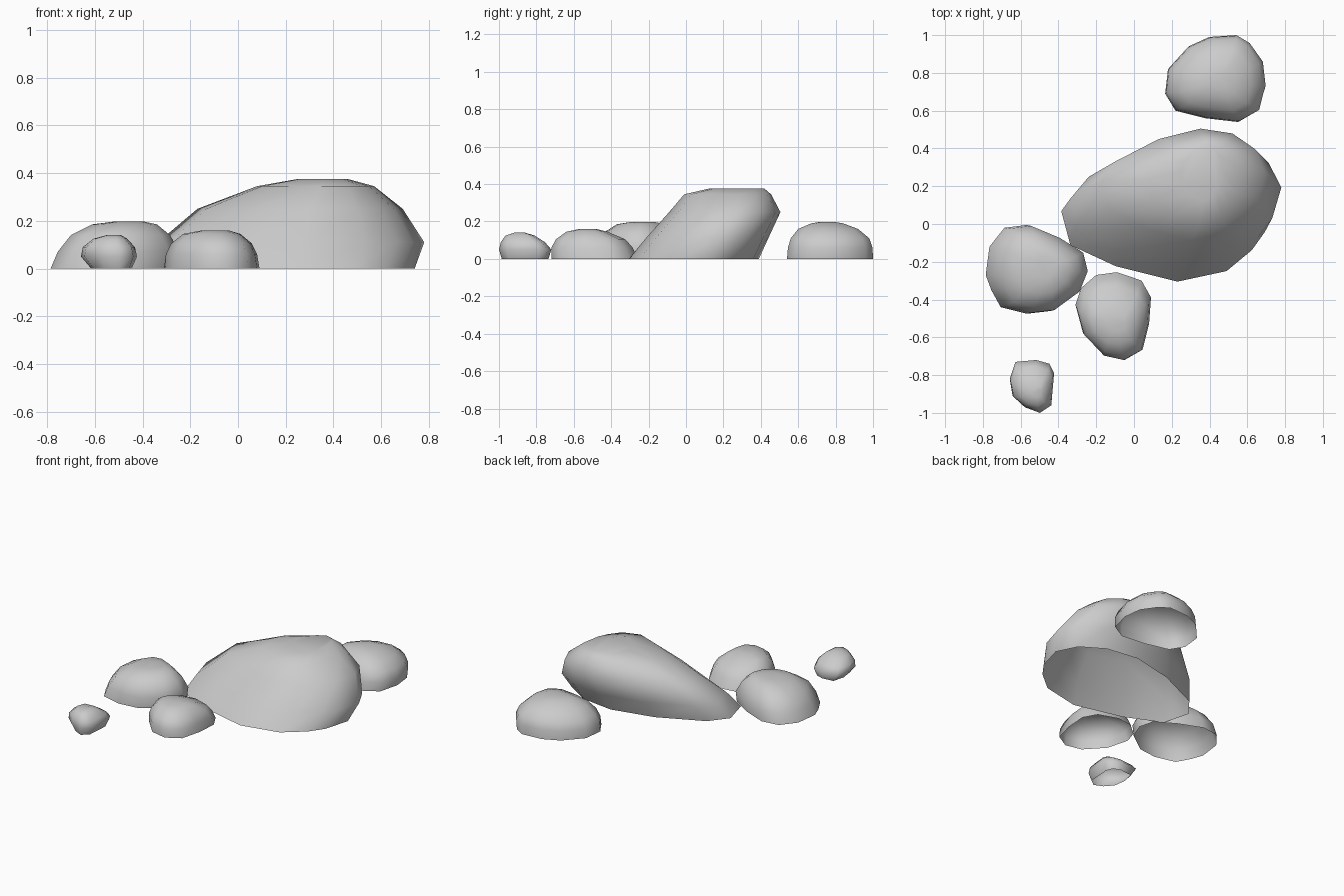
import bpy, bmesh


def rock(name, outline, rings):
    """Loft a rock: the plan outline is fitted into each ring's box (z, x0, x1, y0, y1)."""
    xs, ys = [p[0] for p in outline], [p[1] for p in outline]
    ax, bx, ay, by = min(xs), max(xs), min(ys), max(ys)
    bm = bmesh.new()
    loops = []
    for z, x0, x1, y0, y1 in rings:
        loops.append([bm.verts.new((x0 + (x - ax) / (bx - ax) * (x1 - x0),
                                    y0 + (y - ay) / (by - ay) * (y1 - y0), z))
                      for x, y in outline])
    n = len(outline)
    for lo, hi in zip(loops, loops[1:]):
        for i in range(n):
            j = (i + 1) % n
            bm.faces.new((lo[i], lo[j], hi[j], hi[i]))
    bm.faces.new(loops[-1])          # closed top, open underside
    bmesh.ops.recalc_face_normals(bm, faces=bm.faces)
    top = max(bm.faces, key=lambda f: f.calc_center_median().z)
    if top.normal.z < 0:
        bmesh.ops.reverse_faces(bm, faces=bm.faces)
    for f in bm.faces:
        f.smooth = True
    mesh = bpy.data.meshes.new(name)
    bm.to_mesh(mesh)
    bm.free()
    ob = bpy.data.objects.new(name, mesh)
    bpy.context.collection.objects.link(ob)
    return ob


# Large boulder leaning towards the back
rock("large_boulder",
     [(-.39, .13), (-.34, -.08), (-.09, -.21), (.25, -.305), (.52, -.24), (.66, -.11), (.73, 0),
      (.78, .2), (.71, .36), (.55, .47), (.32, .505), (.02, .43), (-.29, .27)],
     [(0, -.385, .74, -.305, .39), (.11, -.335, .78, -.215, .44), (.25, -.17, .69, -.09, .505),
      (.345, .08, .57, -.01, .455), (.375, .25, .46, .12, .42)])

# Left rock
rock("left_rock",
     [(-.78, -.27), (-.75, -.35), (-.7, -.44), (-.56, -.475), (-.43, -.46), (-.29, -.36), (-.245, -.25),
      (-.27, -.15), (-.4, -.07), (-.56, -.005), (-.68, -.02), (-.76, -.12)],
     [(0, -.785, -.255, -.475, -.005), (.07, -.755, -.245, -.47, -.01), (.14, -.7, -.285, -.44, -.05),
      (.185, -.61, -.34, -.37, -.11), (.198, -.51, -.4, -.29, -.17)])

# Front rock
rock("front_rock",
     [(-.31, -.43), (-.27, -.58), (-.16, -.7), (-.05, -.725), (.045, -.67), (.08, -.53), (.09, -.39),
      (.04, -.3), (-.09, -.255), (-.2, -.27), (-.28, -.34)],
     [(0, -.31, .09, -.72, -.255), (.06, -.302, .08, -.72, -.285), (.105, -.28, .058, -.695, -.325),
      (.145, -.23, .01, -.64, -.42), (.16, -.15, -.04, -.57, -.48)])

# Small front pebble, undercut at the base
rock("pebble",
     [(-.66, -.82), (-.645, -.91), (-.58, -.97), (-.5, -1), (-.44, -.96), (-.425, -.79),
      (-.45, -.74), (-.52, -.72), (-.63, -.73)],
     [(0, -.615, -.445, -.985, -.735), (.05, -.658, -.423, -1, -.72), (.09, -.65, -.432, -.99, -.755),
      (.125, -.605, -.465, -.965, -.81), (.14, -.55, -.49, -.92, -.86)])

# Back rock
rock("back_rock",
     [(.165, .69), (.22, .6), (.38, .56), (.555, .54), (.66, .6), (.68, .68), (.695, .73),
      (.68, .86), (.61, .96), (.545, 1), (.4, .99), (.29, .94), (.18, .82)],
     [(0, .165, .69, .54, 1), (.06, .17, .697, .545, .997), (.11, .2, .675, .56, .98),
      (.16, .26, .62, .6, .92), (.19, .34, .54, .67, .84), (.198, .4, .48, .72, .79)])
